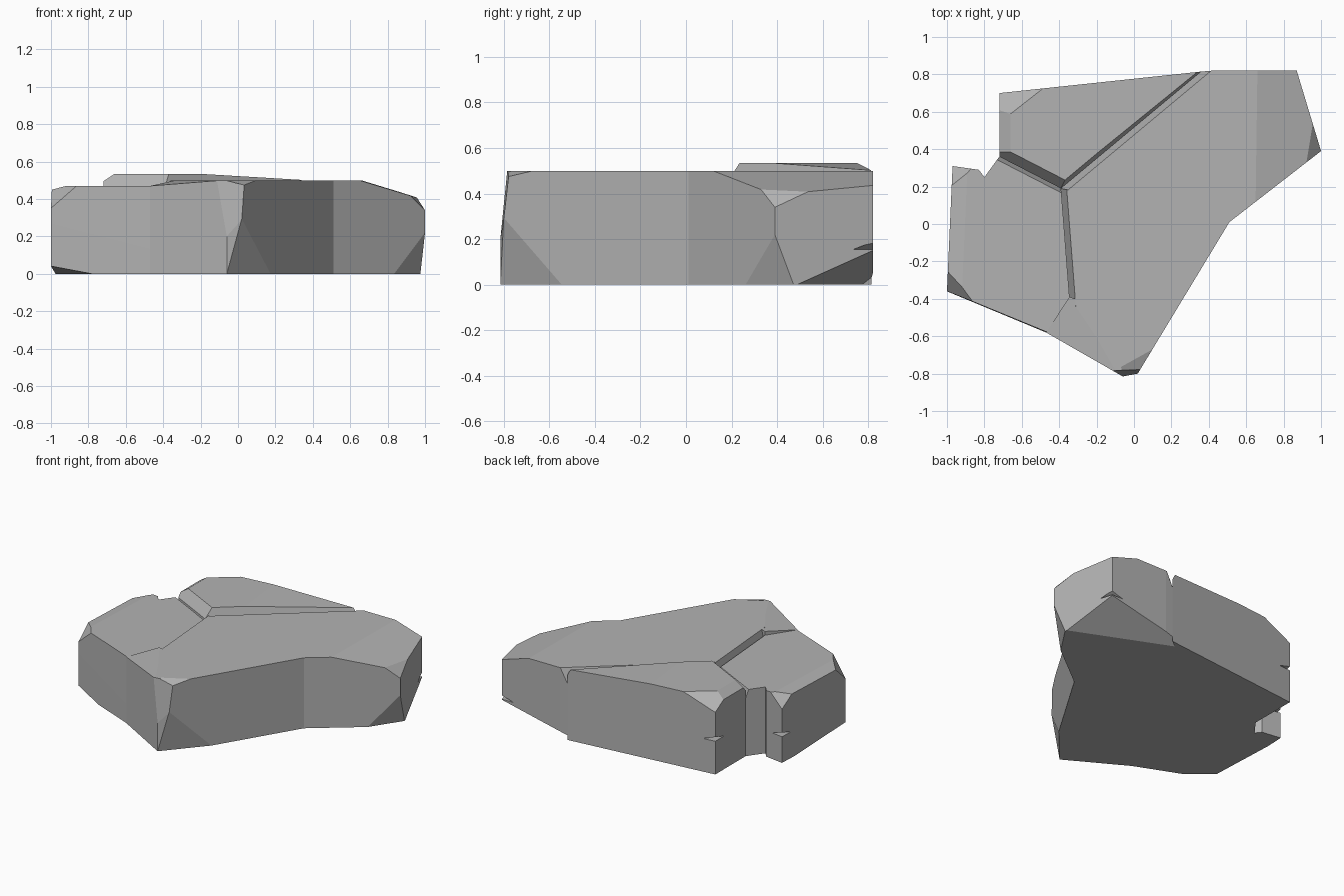
import bpy, bmesh
from mathutils import Vector

default = bpy.data.objects.get("Cube")
if default:
    bpy.data.objects.remove(default, do_unlink=True)

# One stone colour
stone = bpy.data.materials.new("stone_grey")
stone.use_nodes = True
colour = (0.45, 0.45, 0.45, 1)
stone.diffuse_color = colour
shader = stone.node_tree.nodes["Principled BSDF"]
shader.inputs["Base Color"].default_value = colour
shader.inputs["Roughness"].default_value = 0.9


def chamfer(a, b, width, depth, top):
    """Plane that bevels the top edge from a to b; outlines run anticlockwise."""
    a, b = Vector(a), Vector(b)
    along = (b - a).normalized()
    inner = (a + b) / 2 + Vector((-along.y, along.x)) * width
    return ((a.x, a.y, top - depth), (b.x, b.y, top - depth), (inner.x, inner.y, top))


def block(name, outline, height, cuts):
    """Upright prism whose edges and corners are sliced off by three-point planes."""
    bm = bmesh.new()
    base = bm.faces.new([bm.verts.new((x, y, 0)) for x, y in outline])
    raised = bmesh.ops.extrude_face_region(bm, geom=[base])["geom"]
    top = [v for v in raised if isinstance(v, bmesh.types.BMVert)]
    bmesh.ops.translate(bm, verts=top, vec=(0, 0, height))
    bmesh.ops.recalc_face_normals(bm, faces=bm.faces)
    middle = sum((v.co for v in bm.verts), Vector()) / len(bm.verts)
    for p, q, r in cuts:
        p, q, r = Vector(p), Vector(q), Vector(r)
        normal = (q - p).cross(r - p).normalized()
        if normal.dot(middle - p) > 0:
            normal.negate()
        cut = bmesh.ops.bisect_plane(bm, geom=bm.verts[:] + bm.edges[:] + bm.faces[:],
                                     plane_co=p, plane_no=normal, clear_outer=True)
        rim = [e for e in cut["geom_cut"] if isinstance(e, bmesh.types.BMEdge) and e.is_boundary]
        if rim:
            bmesh.ops.edgenet_fill(bm, edges=rim)
    bmesh.ops.recalc_face_normals(bm, faces=bm.faces)
    mesh = bpy.data.meshes.new(name)
    bm.to_mesh(mesh)
    bm.free()
    mesh.materials.append(stone)
    obj = bpy.data.objects.new(name, mesh)
    bpy.context.collection.objects.link(obj)
    return obj


def combine(target, other, operation):
    """Apply a boolean, then discard the helper."""
    mod = target.modifiers.new("combine", "BOOLEAN")
    mod.operation, mod.object, mod.solver = operation, other, "EXACT"
    bpy.context.view_layer.objects.active = target
    bpy.ops.object.modifier_apply(modifier=mod.name)
    bpy.data.objects.remove(other, do_unlink=True)


def nick(target, x, y, z):
    """Thin chip in an upright corner."""
    bpy.ops.mesh.primitive_cone_add(vertices=4, radius1=1, radius2=0, depth=1, location=(x, y, z))
    cutter = bpy.context.object
    cutter.scale = (0.1, 0.1, 0.03)
    cutter.hide_render = True
    cutter.data.materials.append(stone)
    combine(target, cutter, "DIFFERENCE")


# Corners shared by neighbouring stones
centre = (-0.39, 0.19)
back_split = (0.36, 0.815)
left_split = (-0.72, 0.36)
front_split = (-0.345, -0.39)
front_left = (-0.47, -0.58)
waist = (0.51, 0.01)
tip = (-0.06, -0.815)

# Large stone: broad end with a sloping shoulder
main = block("main_stone", [centre, waist, (1, 0.39), (0.87, 0.82), (0.42, 0.82), back_split], 0.5, [
    chamfer(back_split, centre, 0.03, 0.1, 0.5),
    ((0.65, 0.11, 0.5), (0.66, 0.82, 0.5), (0.95, 0.5, 0.41)),
    ((0.92, 0.33, 0.42), (0.955, 0.54, 0.41), (1, 0.39, 0.34)),
    ((0.84, 0.27, 0), (1, 0.39, 0.22), (0.94, 0.42, 0)),
    ((0.94, 0.5, 0), (0.87, 0.82, 0.15), (0.2, 0.82, 0)),
])

# Large stone: tapering front end and its worn corner
taper = block("front_taper", [centre, front_split, tip, (0.02, -0.8), waist], 0.5, [
    chamfer(centre, front_split, 0.03, 0.1, 0.5),
    ((0.01, -0.8, 0.25), tip + (0,), (0.17, -0.55, 0)),
    ((0.1, -0.67, 0.5), (0.02, -0.8, 0.47), (-0.08, -0.77, 0.5)),
    ((-0.06, -0.815, 0.2), (0.02, -0.81, 0.2), (0, -0.78, 0.48)),
])
corner = block("front_corner", [front_left, tip, (-0.1, -0.6), (-0.315, -0.4), front_split], 0.5, [
    (front_left + (0.47,), (-0.32, -0.4, 0.5), (-0.1, -0.78, 0.5)),
    ((-0.06, -0.815, 0.2), (0.02, -0.81, 0.2), (0, -0.78, 0.48)),
])
combine(main, taper, "UNION")
combine(main, corner, "UNION")

# Raised back stone
back_corner = (-0.72, 0.7)
back = block("back_stone", [centre, back_split, back_corner, left_split], 0.535, [
    ((-0.2, 0.3, 0.535), (-0.25, 0.75, 0.535), (0.33, 0.8, 0.503)),
    chamfer(centre, back_split, 0.02, 0.07, 0.53),
    chamfer(left_split, centre, 0.05, 0.07, 0.535),
    chamfer(back_corner, left_split, 0.06, 0.04, 0.535),
    ((-0.72, 0.6, 0.5), (-0.72, 0.7, 0.44), (-0.48, 0.73, 0.535)),
])

# Lower left stone
left_back = (-0.97, 0.31)
left_front = (-1, -0.36)
left = block("left_stone", [left_front, front_left, front_split, centre, left_split,
                            (-0.8, 0.25), (-0.83, 0.29), left_back], 0.47, [
    chamfer(left_back, left_front, 0.08, 0.02, 0.47),
    chamfer(centre, left_split, 0.02, 0.06, 0.47),
    ((-1, -0.26, 0.44), (-1, -0.36, 0.35), (-0.87, -0.41, 0.465)),
    ((-0.98, 0.2, 0.45), (-0.97, 0.31, 0.38), (-0.88, 0.3, 0.46)),
    ((-0.62, -0.52, 0), (-1, -0.36, 0.27), (-0.96, -0.38, 0)),
    ((-0.78, -0.45, 0), (-1, -0.34, 0.04), (-0.95, 0.1, 0)),
])

# Small chips in the outer corners
nick(main, 0.88, 0.82, 0.17)
nick(back, -0.72, 0.7, 0.25)
nick(left, -0.97, 0.31, 0.2)

# Merge flat regions into clean facets
for stone_part in (main, back, left):
    bm = bmesh.new()
    bm.from_mesh(stone_part.data)
    bmesh.ops.remove_doubles(bm, verts=bm.verts, dist=0.0005)
    bmesh.ops.dissolve_limit(bm, angle_limit=0.01, verts=bm.verts, edges=bm.edges)
    bm.to_mesh(stone_part.data)
    bm.free()
    stone_part.data.shade_flat()
